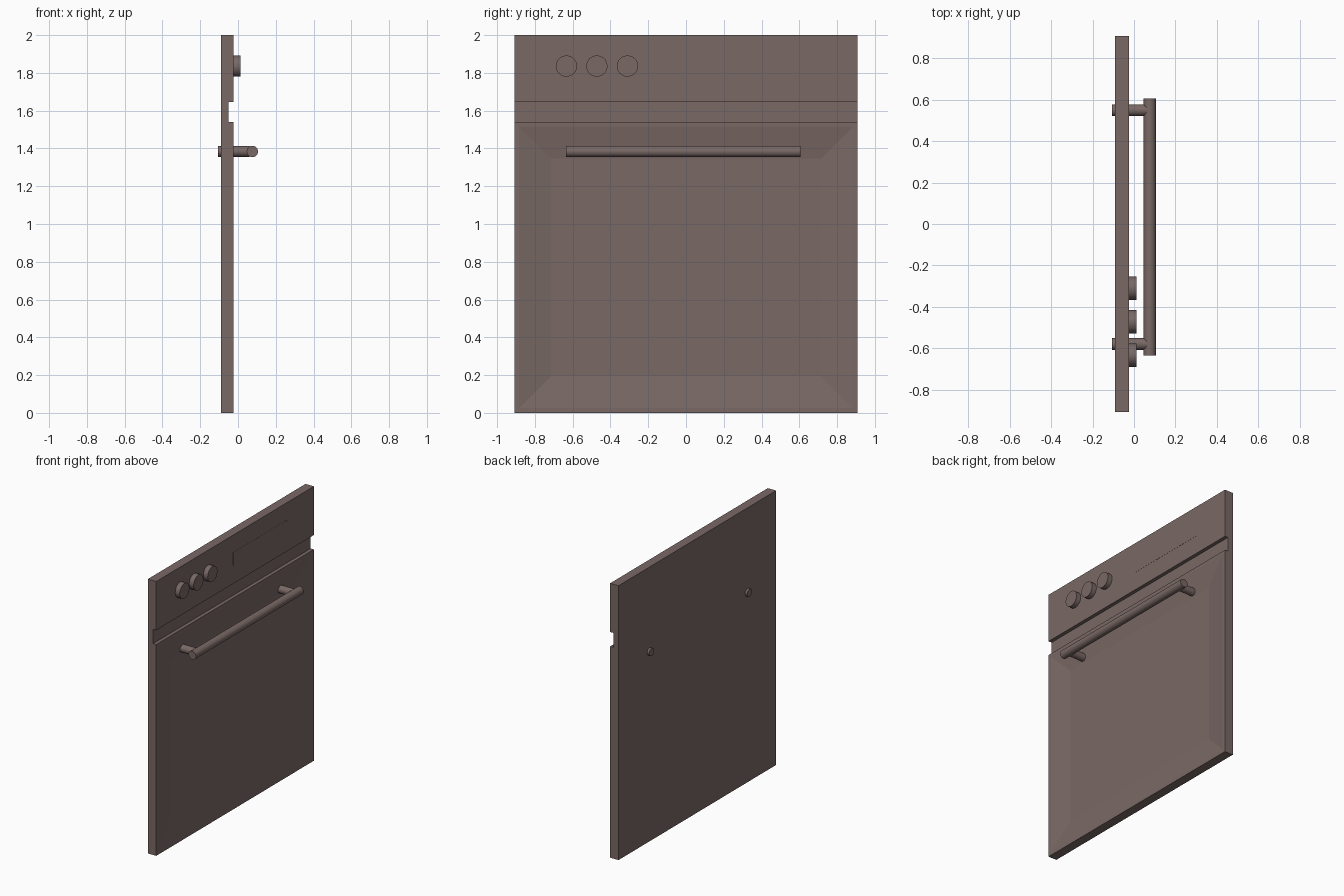
import bpy, bmesh, math
from mathutils import Vector

if "Cube" in bpy.data.objects:
    bpy.data.objects.remove(bpy.data.objects["Cube"])

mat = bpy.data.materials.new("brown_metal")
mat.diffuse_color = (0.19, 0.14, 0.13, 1)
mat.use_nodes = True
mat.node_tree.nodes["Principled BSDF"].inputs["Base Color"].default_value = mat.diffuse_color

BACK, FRONT, GROOVE = -0.091, -0.024, -0.05
HALF_W = 0.908


def finish(bm, name):
    bmesh.ops.recalc_face_normals(bm, faces=bm.faces)
    mesh = bpy.data.meshes.new(name)
    bm.to_mesh(mesh)
    bm.free()
    ob = bpy.data.objects.new(name, mesh)
    mesh.materials.append(mat)
    bpy.context.collection.objects.link(ob)
    return ob


def rod(name, start, end, radius, sides=32):
    a, b = Vector(start), Vector(end)
    bpy.ops.mesh.primitive_cylinder_add(vertices=sides, radius=radius,
                                        depth=(b - a).length, location=(a + b) / 2)
    ob = bpy.context.object
    ob.name = name
    ob.rotation_euler = (b - a).to_track_quat('Z', 'Y').to_euler()
    ob.data.materials.append(mat)
    bpy.ops.object.shade_smooth_by_angle(angle=math.radians(30))
    return ob


# Front panel: side profile with a groove, extruded across the width
profile = [(BACK, 0), (FRONT, 0), (FRONT, 1.54), (GROOVE, 1.54),
           (GROOVE, 1.645), (FRONT, 1.645), (FRONT, 2), (BACK, 2)]
bm = bmesh.new()
base = bm.faces.new([bm.verts.new((x, -HALF_W, z)) for x, z in profile])
ext = bmesh.ops.extrude_face_region(bm, geom=[base])
bmesh.ops.translate(bm, vec=(0, 2 * HALF_W, 0),
                    verts=[v for v in ext["geom"] if isinstance(v, bmesh.types.BMVert)])
bmesh.ops.recalc_face_normals(bm, faces=bm.faces)

# Shallow dished area in the door
door = next(f for f in bm.faces
            if f.normal.x > 0.9 and f.calc_center_median().z < 1)
bmesh.ops.inset_individual(bm, faces=[door], thickness=0.035)
bmesh.ops.inset_individual(bm, faces=[door], thickness=0.24)
for v in door.verts:
    v.co.x -= 0.025
finish(bm, "oven_front")

# Display window, practically flush with the control panel
bm = bmesh.new()
bmesh.ops.create_cube(bm, size=1)
bmesh.ops.scale(bm, vec=(0.004, 0.63, 0.096), verts=bm.verts)
bmesh.ops.translate(bm, vec=(FRONT - 0.001, 0.294, 1.825), verts=bm.verts)
finish(bm, "display")

# Control knobs
for i, y in enumerate((-0.633, -0.472, -0.31)):
    rod(f"knob_{i + 1}", (FRONT - 0.01, y, 1.836), (0.012, y, 1.836), 0.056)

# Handle bar and its two posts, which pass through to the back
rod("handle_bar", (0.076, -0.635, 1.384), (0.076, 0.606, 1.384), 0.03)
for side, y in (("left", -0.579), ("right", 0.549)):
    rod(f"handle_post_{side}", (-0.107, y, 1.384), (0.062, y, 1.384), 0.028)
